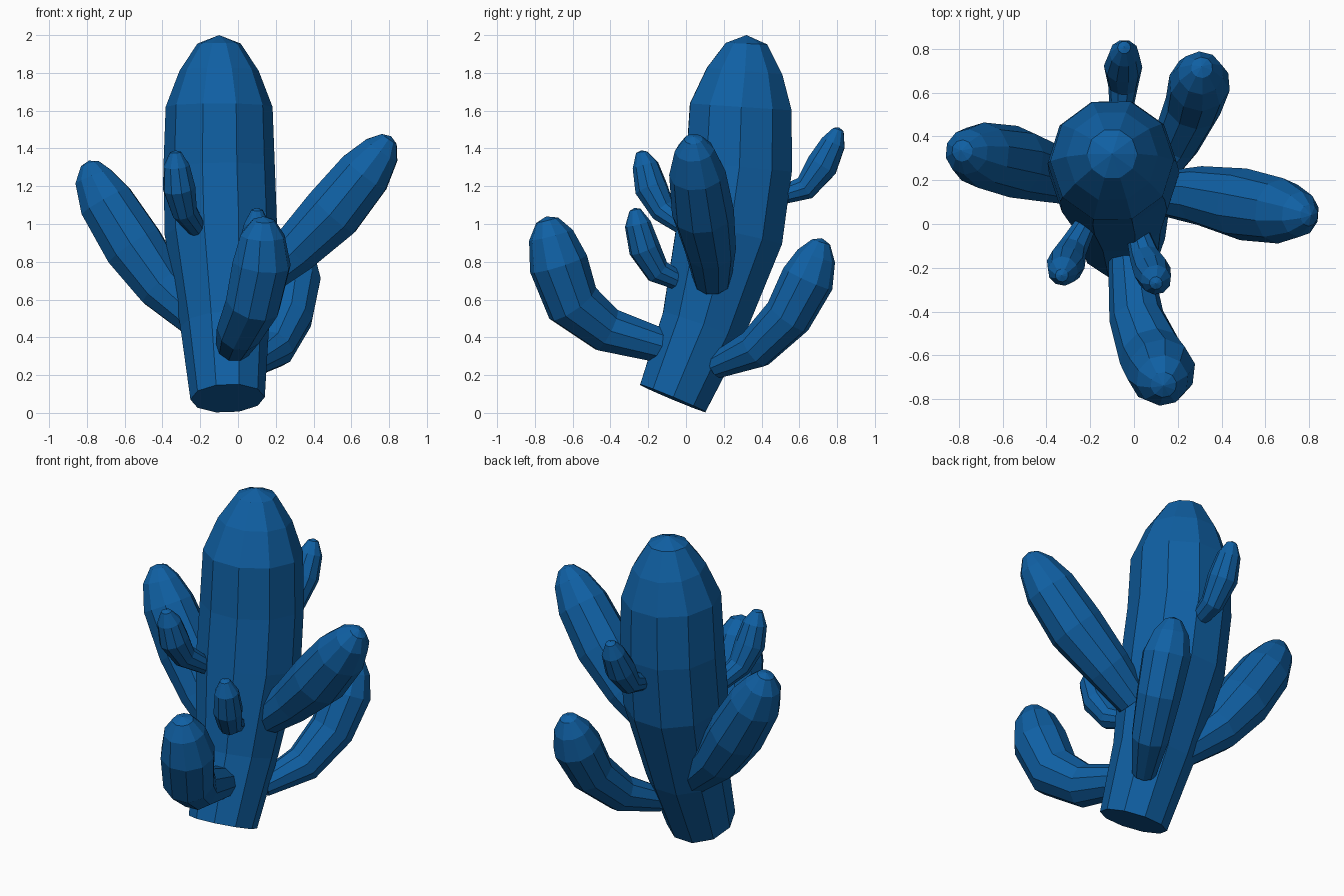
import bpy, bmesh, math
from mathutils import Vector

blue = bpy.data.materials.new("deep blue")
blue.diffuse_color = (0.005, 0.117, 0.37, 1)


def stem(name, rings, tip, sides=10):
    """Faceted tube through (x, y, z, radius) rings, closed to a rounded tip."""
    pts = [Vector(r[:3]) for r in rings] + [Vector(tip)]
    bm = bmesh.new()
    prev_t, side, loops = None, None, []
    for i, r in enumerate(rings):
        fwd = (pts[i + 1] - pts[i]).normalized()
        back = (pts[i] - pts[i - 1]).normalized() if i else fwd
        t = (fwd + back).normalized()
        if prev_t is None:
            side = Vector((1, 0, 0)) if abs(t.x) < 0.7 else Vector((0, 1, 0))
        else:
            side = prev_t.rotation_difference(t) @ side
        side = (side - t * side.dot(t)).normalized()
        up = t.cross(side)
        prev_t = t
        loop = []
        for k in range(sides):
            a = math.tau * k / sides
            loop.append(bm.verts.new(pts[i] + r[3] * (side * math.cos(a) + up * math.sin(a))))
        loops.append(loop)
    apex = bm.verts.new(pts[-1])
    bm.faces.new(loops[0][::-1])
    for a, b in zip(loops, loops[1:]):
        for k in range(sides):
            n = (k + 1) % sides
            bm.faces.new((a[k], a[n], b[n], b[k]))
    for k in range(sides):
        bm.faces.new((loops[-1][k], loops[-1][(k + 1) % sides], apex))
    bmesh.ops.recalc_face_normals(bm, faces=bm.faces)
    me = bpy.data.meshes.new(name)
    bm.to_mesh(me)
    bm.free()
    me.materials.append(blue)
    ob = bpy.data.objects.new(name, me)
    bpy.context.collection.objects.link(ob)
    return ob


# leaning trunk
stem("trunk", [(-.055, -.07, .077, .197), (-.07, .09, .46, .235), (-.09, .23, .95, .298),
               (-.10, .28, 1.3, .295), (-.10, .29, 1.62, .283), (-.10, .31, 1.81, .21),
               (-.10, .32, 1.955, .115)], (-.10, .32, 2.0))

# four large arms
stem("front_arm", [(-.03, -.08, .34, .09), (.01, -.42, .44, .125), (.08, -.60, .58, .15),
                   (.125, -.675, .79, .158), (.13, -.715, .94, .12), (.135, -.735, 1.02, .06)],
     (.135, -.74, 1.04))
stem("back_arm", [(.06, .16, .25, .07), (.19, .37, .34, .11), (.27, .54, .51, .13),
                  (.30, .645, .71, .142), (.305, .69, .83, .105), (.31, .715, .905, .05)],
     (.31, .72, .925))
stem("right_arm", [(.12, .14, .70, .10), (.30, .13, .86, .135), (.50, .09, 1.06, .165),
                   (.67, .06, 1.27, .15), (.76, .045, 1.39, .105), (.80, .04, 1.45, .05)],
     (.81, .04, 1.465))
stem("left_arm", [(-.14, .16, .42, .09), (-.40, .24, .67, .14), (-.55, .285, .88, .165),
                  (-.70, .315, 1.12, .15), (-.765, .33, 1.25, .105), (-.785, .335, 1.32, .05)],
     (-.79, .335, 1.335))

# three small buds
stem("front_left_bud", [(-.22, .0, .98, .05), (-.285, -.12, 1.07, .07), (-.312, -.185, 1.19, .088),
                        (-.325, -.215, 1.31, .07), (-.33, -.235, 1.38, .03)], (-.33, -.235, 1.39))
stem("front_right_bud", [(.01, -.02, .69, .05), (.05, -.15, .75, .07), (.085, -.22, .87, .085),
                         (.10, -.255, 1.0, .07), (.10, -.27, 1.075, .03)], (.10, -.272, 1.085))
stem("back_bud", [(-.06, .5, 1.15, .05), (-.05, .63, 1.19, .068), (-.05, .72, 1.31, .088),
                  (-.045, .78, 1.43, .068), (-.045, .807, 1.50, .03)], (-.045, .81, 1.512))
